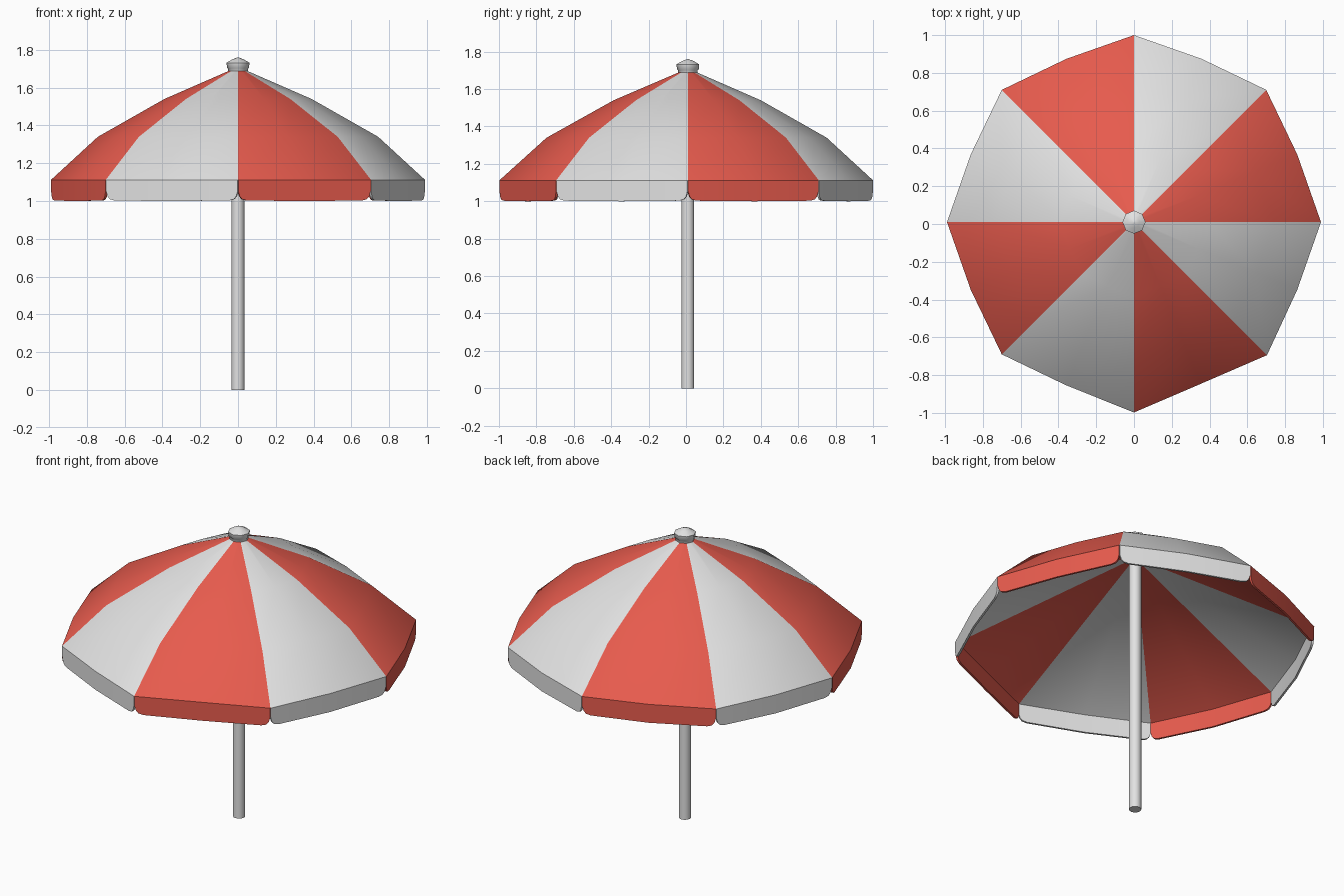
import bpy, bmesh, math
from mathutils import Vector

if "Cube" in bpy.data.objects:
    bpy.data.objects.remove(bpy.data.objects["Cube"])

PANELS = 8
RIM_Z = 1.112
CY = 0.01                    # canopy and pole centre, front rib reaches further
UNDER_Z = 1.60               # apex of the straight lining underneath
STRETCH = {12: 1.018, 13: 0.99, 14: 1.006}   # slightly uneven front ribs


def material(name, rgb):
    m = bpy.data.materials.new(name)
    m.diffuse_color = (*rgb, 1)
    m.use_nodes = True
    m.node_tree.nodes["Principled BSDF"].inputs["Base Color"].default_value = m.diffuse_color
    return m


RED = material("red", (0.80, 0.105, 0.075))
WHITE = material("white", (0.76, 0.76, 0.76))


def ring_point(i, r, z):
    """Point i of 16 round the canopy; even = rib, odd = panel middle."""
    i %= 16
    a = math.pi * i / PANELS
    k = r * (1 if i % 2 == 0 else 0.945) * STRETCH.get(i, 1)
    return Vector((k * math.cos(a), CY + k * math.sin(a), z))


def finish(name, bm, mats, angle, thickness=0):
    me = bpy.data.meshes.new(name)
    bm.to_mesh(me)
    bm.free()
    ob = bpy.data.objects.new(name, me)
    bpy.context.collection.objects.link(ob)
    for m in mats:
        me.materials.append(m)
    bpy.ops.object.select_all(action='DESELECT')
    ob.select_set(True)
    bpy.context.view_layer.objects.active = ob
    if thickness:
        mod = ob.modifiers.new("thickness", 'SOLIDIFY')
        mod.thickness = thickness
        mod.offset = -1
        bpy.ops.object.modifier_apply(modifier=mod.name)
    bpy.ops.object.shade_smooth_by_angle(angle=math.radians(angle))
    return ob


def lathe(name, profile, sides, mat, angle):
    bm = bmesh.new()
    rings = [[bm.verts.new((r * math.cos(2 * math.pi * i / sides),
                            CY + r * math.sin(2 * math.pi * i / sides), z))
              for i in range(sides)] for r, z in profile]
    for lo, hi in zip(rings, rings[1:]):
        for i in range(sides):
            j = (i + 1) % sides
            bm.faces.new((lo[i], lo[j], hi[j], hi[i]))
    bm.faces.new(rings[0][::-1])
    bm.faces.new(rings[-1])
    return finish(name, bm, [mat], angle)


# Canopy: curved outside, straight cone lining inside, colours per panel
bm = bmesh.new()
profile = [(0.99, RIM_Z), (0.742, 1.34), (0.39, 1.54), (0.035, 1.695)]
n = PANELS * 2
rings = [[bm.verts.new(ring_point(i, r, z)) for i in range(n)] for r, z in profile]
inner = [bm.verts.new(ring_point(i, 0.98, RIM_Z - 0.003)) for i in range(n)]
apex = bm.verts.new((0, CY, UNDER_Z))
for i in range(n):
    j = (i + 1) % n
    faces = [bm.faces.new((lo[i], lo[j], hi[j], hi[i]))
             for lo, hi in zip(rings, rings[1:])]
    faces.append(bm.faces.new((inner[i], inner[j], rings[0][j], rings[0][i])))
    faces.append(bm.faces.new((inner[j], inner[i], apex)))
    for f in faces:
        f.material_index = (i // 2) % 2
finish("canopy", bm, [RED, WHITE], 45)

# Valance: one hanging flap per panel with rounded lower corners
half = [(0.0, 1.055), (0.012, 1.025), (0.03, 1.010), (0.065, 1.003), (0.5, 1.0)]
outline = half + [(1 - t, z) for t, z in half[-2::-1]]
bm = bmesh.new()
for p in range(PANELS):
    a, m, b = (ring_point(2 * p + k, 0.99, 0) for k in range(3))
    cols = []
    for t, z in outline:
        t = 0.002 + 0.996 * t
        pos = a.lerp(m, t * 2) if t <= 0.5 else m.lerp(b, t * 2 - 1)
        cols.append((bm.verts.new((pos.x, pos.y, z)),
                     bm.verts.new((pos.x, pos.y, RIM_Z))))
    for c, d in zip(cols, cols[1:]):
        f = bm.faces.new((c[0], d[0], d[1], c[1]))
        f.material_index = p % 2
finish("valance", bm, [RED, WHITE], 40, 0.012)

# Pole and finial cap
lathe("pole", [(0.034, 0), (0.034, 1.62)], 16, WHITE, 40)
lathe("top_cap", [(0.054, 1.675), (0.052, 1.70), (0.058, 1.705), (0.061, 1.732),
                  (0.03, 1.75), (0.004, 1.76)], 8, WHITE, 60)
